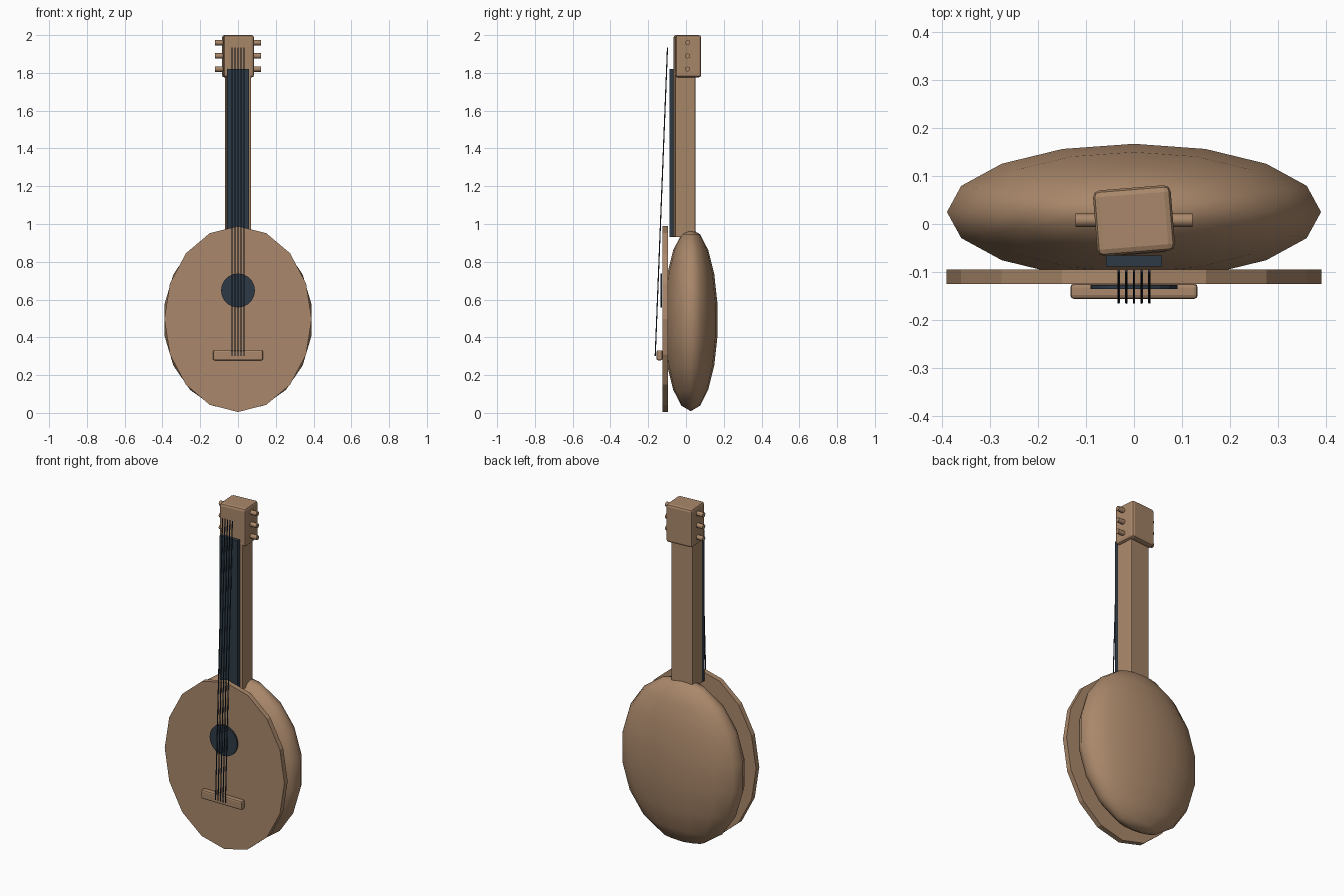
import bpy
from math import radians
from mathutils import Vector

cube = bpy.data.objects.get("Cube")
if cube:
    bpy.data.objects.remove(cube, do_unlink=True)


def material(name, rgb):
    m = bpy.data.materials.new(name)
    m.use_nodes = True
    m.diffuse_color = (*rgb, 1)
    bsdf = next(n for n in m.node_tree.nodes if n.type == "BSDF_PRINCIPLED")
    bsdf.inputs["Base Color"].default_value = (*rgb, 1)
    return m


WOOD = material("tan wood", (0.40, 0.245, 0.145))
DARK = material("dark slate", (0.027, 0.042, 0.062))


def finish(name, mat, smooth=None):
    o = bpy.context.object
    o.name = name
    o.data.materials.append(mat)
    bpy.ops.object.transform_apply(location=False, rotation=True, scale=True)
    if smooth:
        bpy.ops.object.shade_smooth_by_angle(angle=radians(smooth))
    return o


def box(name, centre, size, mat, bevel=0, turn=0):
    bpy.ops.mesh.primitive_cube_add(size=1, location=centre, rotation=(0, 0, radians(turn)))
    bpy.context.object.scale = size
    o = finish(name, mat)
    if bevel:
        b = o.modifiers.new("rounded edges", "BEVEL")
        b.width = bevel
        b.segments = 2
    return o


def rod(name, start, end, radius, sides, mat):
    a, b = Vector(start), Vector(end)
    bpy.ops.mesh.primitive_cylinder_add(
        vertices=sides, radius=radius, depth=(b - a).length, location=(a + b) / 2,
        rotation=(b - a).to_track_quat("Z", "Y").to_euler())
    return finish(name, mat, 50)


def disc(name, centre, rx, rz, depth, sides, mat):
    bpy.ops.mesh.primitive_cylinder_add(vertices=sides, radius=1, depth=1,
                                        location=centre, rotation=(radians(90), 0, 0))
    bpy.context.object.scale = (rx, rz, depth)
    return finish(name, mat)


# Rounded back bowl
bpy.ops.mesh.primitive_uv_sphere_add(segments=16, ring_count=9, radius=1, location=(0, 0.025, 0.492))
bpy.context.object.scale = (0.395, 0.144, 0.483)
finish("body_bowl", WOOD)
bpy.ops.object.shade_smooth()

# Flat front with sound hole and bridge
disc("soundboard", (0, -0.11, 0.497), 0.39, 0.492, 0.03, 16, WOOD)
disc("sound_hole", (0, -0.131, 0.648), 0.09, 0.09, 0.009, 20, DARK)
box("bridge", (0, -0.14, 0.305), (0.265, 0.032, 0.053), WOOD, 0.008)

# Neck, fretboard and head, the neck and head slightly turned
box("neck", (0, -0.009, 1.365), (0.13, 0.108, 0.87), WOOD, 0.005, 4.6)
box("fretboard", (0, -0.077, 1.375), (0.116, 0.022, 0.89), DARK)
box("headstock", (0, 0.007, 1.888), (0.162, 0.137, 0.225), WOOD, 0.014, 4.6)

# Tuning pegs on both sides
for i in range(3):
    z = 1.82 + 0.07 * i
    for side, s in (("left", 1), ("right", -1)):
        rod(f"{side}_peg_{i + 1}", (s * 0.05, 0.008, z), (s * 0.122, 0.008, z), 0.014, 8, WOOD)

# Five strings
for i in range(5):
    x = (i - 2) * 0.016
    rod(f"string_{i + 1}", (x, -0.163, 0.3), (x, -0.098, 1.935), 0.003, 6, DARK)
